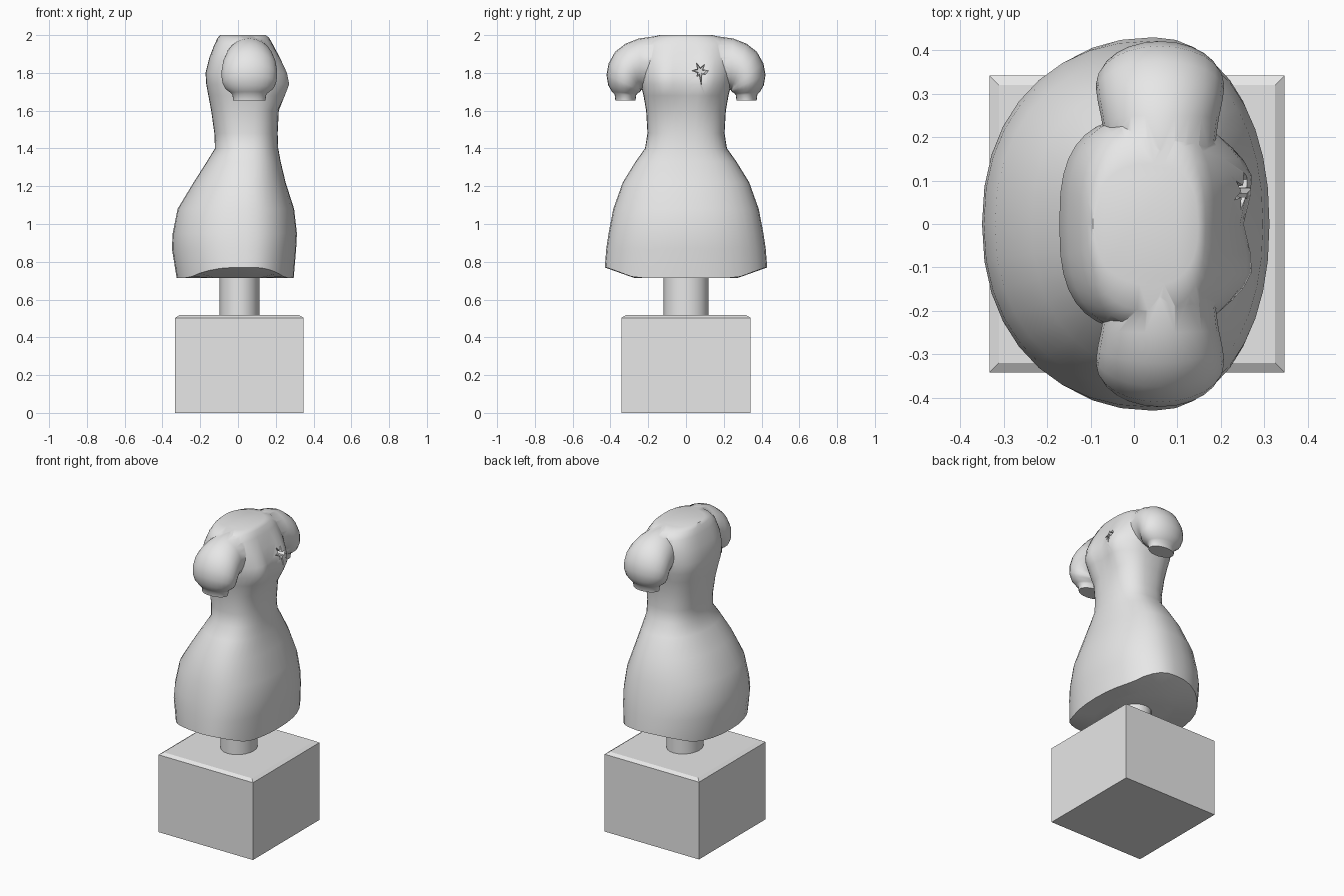
import bpy, bmesh, math
from mathutils import Vector

if "Cube" in bpy.data.objects:
    bpy.data.objects.remove(bpy.data.objects["Cube"])

stone = bpy.data.materials.new("pale grey stone")
stone.diffuse_color = (0.8, 0.8, 0.8, 1)
stone.use_nodes = True
stone.node_tree.nodes["Principled BSDF"].inputs["Base Color"].default_value = stone.diffuse_color


def make(name, bm, smooth=None):
    bmesh.ops.recalc_face_normals(bm, faces=bm.faces)
    me = bpy.data.meshes.new(name)
    bm.to_mesh(me)
    bm.free()
    ob = bpy.data.objects.new(name, me)
    bpy.context.collection.objects.link(ob)
    me.materials.append(stone)
    if smooth:
        shade(ob, smooth)
    return ob


def shade(ob, angle):
    bpy.ops.object.select_all(action='DESELECT')
    ob.select_set(True)
    bpy.context.view_layer.objects.active = ob
    bpy.ops.object.shade_smooth_by_angle(angle=math.radians(angle))


def loft(name, rings):
    bm = bmesh.new()
    vs = [[bm.verts.new(p) for p in r] for r in rings]
    n = len(vs[0])
    for a, b in zip(vs, vs[1:]):
        for i in range(n):
            j = (i + 1) % n
            bm.faces.new((a[i], a[j], b[j], b[i]))
    bm.faces.new(vs[0][::-1])
    bm.faces.new(vs[-1])
    return make(name, bm)


def boolean(ob, other, op):
    m = ob.modifiers.new(op, 'BOOLEAN')
    m.operation, m.object, m.solver = op, other, 'EXACT'
    bpy.context.view_layer.objects.active = ob
    bpy.ops.object.modifier_apply(modifier=m.name)
    bpy.data.objects.remove(other)


def power(v, e):
    return math.copysign(abs(v) ** e, v)


# Body: z, back x, front x, half width, squareness, bust bulge
BODY = [
    (0.715, -0.325, 0.295, 0.430, 2.2, 0), (0.87, -0.350, 0.308, 0.422, 2.2, 0),
    (0.95, -0.346, 0.312, 0.410, 2.2, 0), (1.08, -0.320, 0.297, 0.385, 2.2, 0),
    (1.22, -0.235, 0.252, 0.335, 2.2, 0), (1.33, -0.165, 0.226, 0.267, 2.3, 0),
    (1.40, -0.122, 0.213, 0.217, 2.4, 0), (1.48, -0.125, 0.210, 0.204, 2.5, 0),
    (1.60, -0.142, 0.216, 0.211, 2.6, 0), (1.68, -0.157, 0.237, 0.225, 2.7, .020),
    (1.74, -0.168, 0.250, 0.240, 2.8, .030), (1.80, -0.172, 0.242, 0.248, 2.8, .026),
    (1.88, -0.152, 0.215, 0.248, 2.8, .012), (1.95, -0.125, 0.185, 0.235, 2.6, 0),
    (1.985, -0.108, 0.165, 0.200, 2.5, 0), (2.0, -0.095, 0.148, 0.140, 2.4, 0)]


def body_ring(z, xb, xf, hy, n, bust):
    out, cx = [], 0.045
    for i in range(36):
        t = 2 * math.pi * i / 36
        c, s = math.cos(t), math.sin(t)
        x = cx + (xf - cx if c > 0 else cx - xb) * power(c, 2 / n)
        y = hy * power(s, 2 / n)
        if c > 0:
            x += bust * math.exp(-((abs(y) - 0.11) / 0.07) ** 2)
        # hem lifts towards the sides
        lift = 0.055 * min(1, max(0, (abs(y) - 0.27) / 0.15)) if z < 0.72 else 0
        out.append(Vector((x, y, z + lift)))
    return out


rings = [body_ring(*r) for r in BODY]
under = [Vector((0.01 + (p.x - 0.01) * 0.64, p.y * 0.64, 0.715)) for p in rings[0]]
torso = loft("torso", [under] + rings)

# Sleeves: outer (y, z), inner (y, z), half depth
SLEEVE = [(.06, 1.985, .08, 1.72, .11), (.17, 1.993, .17, 1.71, .125),
          (.25, 1.982, .235, 1.71, .135), (.32, 1.955, .24, 1.71, .143),
          (.375, 1.912, .24, 1.71, .147), (.41, 1.85, .238, 1.71, .147),
          (.421, 1.79, .238, 1.705, .142), (.412, 1.735, .243, 1.70, .128),
          (.392, 1.70, .258, 1.69, .100), (.378, 1.685, .264, 1.682, .089),
          (.374, 1.655, .267, 1.655, .086)]
for side, label in ((1, "left"), (-1, "right")):
    rr = []
    for oy, oz, iy, iz, hx in SLEEVE:
        ring = []
        for i in range(24):
            t = 2 * math.pi * i / 24
            k = (1 + math.cos(t)) / 2
            ring.append(Vector((0.06 + hx * math.sin(t) + 0.0,
                                side * (iy + (oy - iy) * k), iz + (oz - iz) * k)))
        rr.append(ring)
    boolean(torso, loft(label + "_sleeve", rr), 'UNION')

# Jagged chip broken out of the chest
CHIP = [(.055, .05), (.018, .4), (.06, 1.0), (.02, 1.5), (.065, 2.0), (.022, 2.5),
        (.055, 3.1), (.02, 3.8), (.045, 4.2), (.025, 4.5), (.09, 4.8), (.022, 5.2),
        (.04, 5.7)]
chip = loft("chip_cutter", [
    [Vector((x, 0.075 + s * r * math.cos(a), 1.81 + s * r * math.sin(a))) for r, a in CHIP]
    for x, s in ((0.19, 0.6), (0.34, 1.1))])
boolean(torso, chip, 'DIFFERENCE')
shade(torso, 45)

# Support post
bm = bmesh.new()
bmesh.ops.create_cone(bm, cap_ends=True, segments=24, radius1=1, radius2=1, depth=0.26)
for v in bm.verts:
    v.co = (0.008 + v.co.x * 0.105, v.co.y * 0.118, v.co.z + 0.62)
make("support_post", bm, 40)

# Plinth with chamfered top
bm = bmesh.new()
bmesh.ops.create_cube(bm, size=1)
for v in bm.verts:
    v.co = (0.007 + v.co.x * 0.68, v.co.y * 0.684, 0.2515 + v.co.z * 0.503)
top = max(bm.faces, key=lambda f: f.calc_center_median().z)
top = bmesh.ops.extrude_face_region(bm, geom=[top])
for v in [g for g in top["geom"] if isinstance(g, bmesh.types.BMVert)]:
    v.co = (0.007 + (v.co.x - 0.007) * 0.935, v.co.y * 0.935, 0.517)
bmesh.ops.delete(bm, geom=[f for f in bm.faces if abs(f.calc_center_median().z - 0.503) < 1e-4
                           and abs(f.normal.z) > 0.9], context='FACES_ONLY')
make("plinth", bm)
